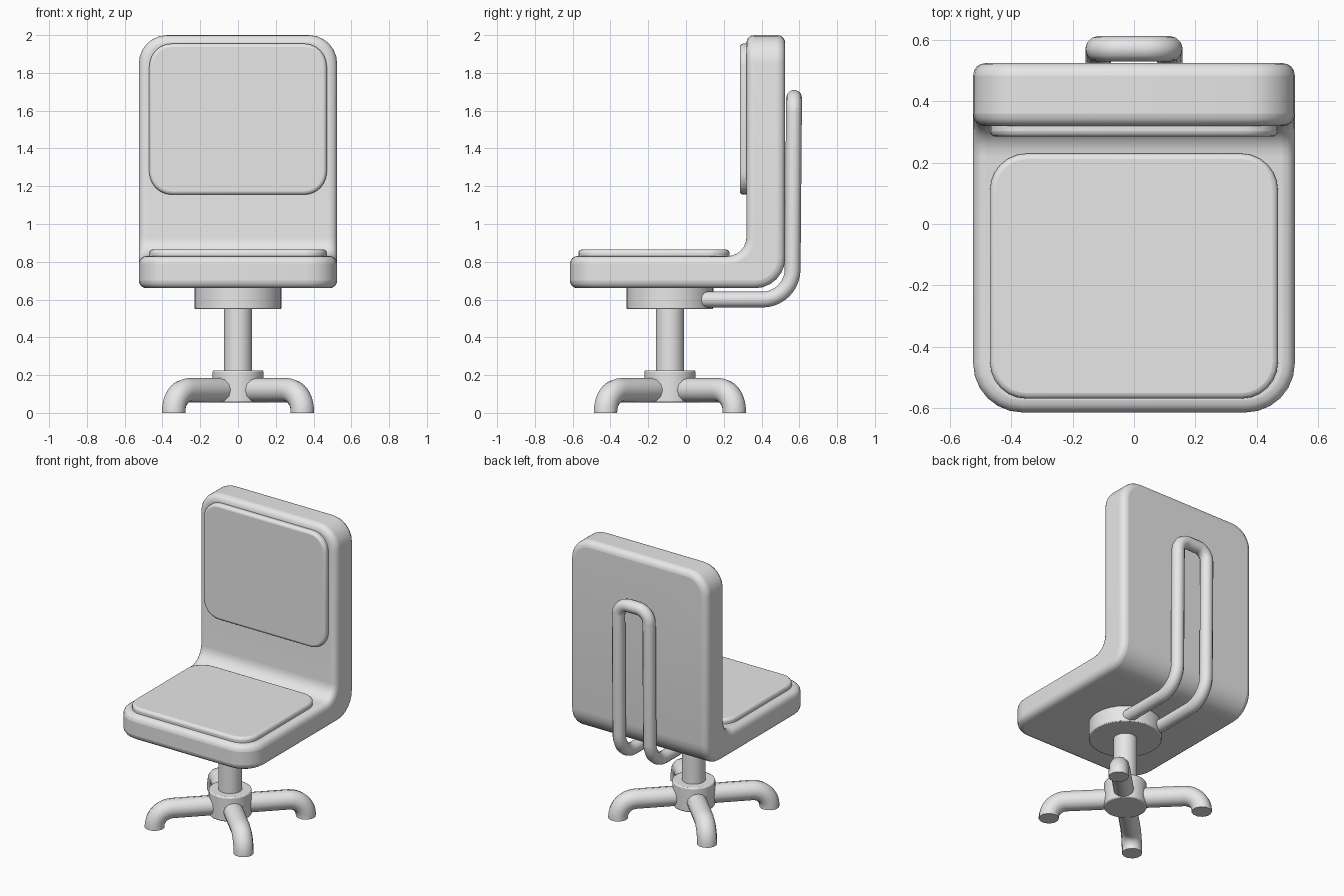
import bpy, bmesh, math
from mathutils import Vector, Matrix

cube = bpy.data.objects.get("Cube")
if cube:
    bpy.data.objects.remove(cube, do_unlink=True)

grey = bpy.data.materials.new("light grey")
grey.use_nodes = True
COLOUR = (0.8, 0.8, 0.8, 1)
grey.diffuse_color = COLOUR
grey.node_tree.nodes["Principled BSDF"].inputs["Base Color"].default_value = COLOUR

AXIS_Y = -0.085   # the pedestal stands a little forward of centre


def finish(name, mesh, bevel=0, segments=3):
    """Link a mesh as a smooth shaded part with softened edges."""
    mesh.materials.clear()
    mesh.materials.append(grey)
    obj = bpy.data.objects.new(name, mesh)
    bpy.context.collection.objects.link(obj)
    if bevel:
        mod = obj.modifiers.new("soft edges", 'BEVEL')
        mod.width, mod.segments = bevel, segments
        mod.limit_method, mod.angle_limit = 'ANGLE', math.radians(40)
        mod.use_clamp_overlap = False
    bpy.ops.object.select_all(action='DESELECT')
    obj.select_set(True)
    bpy.context.view_layer.objects.active = obj
    bpy.ops.object.shade_smooth_by_angle(angle=math.radians(35))
    return obj


def to_mesh(bm, name):
    bmesh.ops.recalc_face_normals(bm, faces=bm.faces[:])
    mesh = bpy.data.meshes.new(name)
    bm.to_mesh(mesh)
    bm.free()
    return mesh


def round_edges(bm, test, radius):
    """Round the edges whose midpoint and direction pass the test."""
    edges = [e for e in bm.edges
             if test((e.verts[0].co + e.verts[1].co) / 2,
                     (e.verts[1].co - e.verts[0].co).normalized())]
    bmesh.ops.bevel(bm, geom=edges, offset=radius, segments=6, profile=0.5,
                    affect='EDGES', clamp_overlap=False)


def pad(name, low, high, thin_axis, radius, bevel):
    """Cushion: a box rounded around its thin axis."""
    low, high = Vector(low), Vector(high)
    bm = bmesh.new()
    bmesh.ops.create_cube(bm, size=1, matrix=Matrix.Translation((low + high) / 2)
                          @ Matrix.Diagonal((*(high - low), 1)))
    round_edges(bm, lambda mid, d: abs(d[thin_axis]) > 0.9, radius)
    return finish(name, to_mesh(bm, name), bevel)


def cylinder(name, radius, bottom, top, bevel=0):
    bm = bmesh.new()
    bmesh.ops.create_cone(bm, cap_ends=True, segments=40, radius1=radius, radius2=radius,
                          depth=top - bottom,
                          matrix=Matrix.Translation((0, AXIS_Y, (top + bottom) / 2)))
    return finish(name, to_mesh(bm, name), bevel, 2)


def fillet_path(points, radius, steps=10):
    """Replace the inner corners of a polyline by round bends."""
    pts = [Vector(p) for p in points]
    path = [pts[0]]
    for a, b, c in zip(pts, pts[1:], pts[2:]):
        u, v = (a - b).normalized(), (c - b).normalized()
        half = u.angle(v) / 2
        reach = radius / math.tan(half) if not isinstance(radius, dict) else 0
        centre = b + (u + v).normalized() * radius / math.sin(half)
        start, end = b + u * reach - centre, b + v * reach - centre
        path += [centre + start.slerp(end, i / steps) * radius for i in range(steps + 1)]
    return path + [pts[-1]]


def tube(name, path, thickness):
    curve = bpy.data.curves.new(name, 'CURVE')
    curve.dimensions = '3D'
    curve.bevel_depth, curve.bevel_resolution = thickness, 4
    curve.use_fill_caps = True
    spline = curve.splines.new('POLY')
    spline.points.add(len(path) - 1)
    for point, co in zip(spline.points, path):
        point.co = (*co, 1)
    temp = bpy.data.objects.new(name + " path", curve)
    bpy.context.collection.objects.link(temp)
    depsgraph = bpy.context.evaluated_depsgraph_get()
    mesh = bpy.data.meshes.new_from_object(temp.evaluated_get(depsgraph))
    bpy.data.objects.remove(temp, do_unlink=True)
    return finish(name, mesh)


# One-piece shell: an L profile swept across the width
WIDTH = 0.525
profile = [(-0.615, 0.66), (0.525, 0.66), (0.525, 2.0), (0.32, 2.0), (0.32, 0.83), (-0.615, 0.83)]
bm = bmesh.new()
face = bm.faces.new([bm.verts.new((-WIDTH, y, z)) for y, z in profile])
swept = bmesh.ops.extrude_face_region(bm, geom=[face])
bmesh.ops.translate(bm, vec=(2 * WIDTH, 0, 0),
                    verts=[v for v in swept["geom"] if isinstance(v, bmesh.types.BMVert)])
bmesh.ops.recalc_face_normals(bm, faces=bm.faces[:])
# front corners of the seat and top corners of the back
round_edges(bm, lambda m, d: abs(d.z) > 0.9 and m.y < -0.6, 0.16)
round_edges(bm, lambda m, d: abs(d.y) > 0.9 and m.z > 1.99 and abs(m.x) > 0.5, 0.15)
# fold between seat and back
round_edges(bm, lambda m, d: abs(d.x) > 0.9 and m.y > 0.5 and m.z < 0.7, 0.16)
round_edges(bm, lambda m, d: abs(d.x) > 0.9 and 0.3 < m.y < 0.35 and m.z < 0.9, 0.1)
finish("seat_shell", to_mesh(bm, "seat_shell"), 0.04, 4)

# Cushions
pad("seat_cushion", (-0.47, -0.57, 0.81), (0.47, 0.23, 0.865), 2, 0.12, 0.018)
pad("back_cushion", (-0.47, 0.285, 1.155), (0.47, 0.34, 1.955), 1, 0.12, 0.018)

# Pedestal
cylinder("swivel_plate", 0.23, 0.55, 0.67, 0.006)
cylinder("column", 0.075, 0.2, 0.57)
cylinder("hub", 0.135, 0.055, 0.225, 0.008)

# Four bent legs on the diagonals
for i, side in enumerate(("back_left", "back_right", "front_right", "front_left")):
    angle = math.radians(45 + 90 * i)
    out = Vector((math.cos(angle), math.sin(angle), 0))
    centre = Vector((0, AXIS_Y, 0))
    corners = [centre + out * r + Vector((0, 0, z))
               for r, z in ((0.05, 0.12), (0.482, 0.12), (0.482, 0))]
    tube("leg_" + side, fillet_path(corners, 0.112), 0.064)

# Looped tube bracing the back
X = 0.117
half_loop = [(X, 0.08, 0.6), (X, 0.563, 0.6), (X, 0.572, 1.668), (0, 0.572, 1.668)]
lower = fillet_path(half_loop[:3], 0.16)[:-1]
upper = fillet_path(half_loop[1:], 0.08)[1:-1]
right_half = lower + upper
left_half = [Vector((-p.x, p.y, p.z)) for p in reversed(right_half)]
tube("back_brace", right_half + left_half, 0.042)
